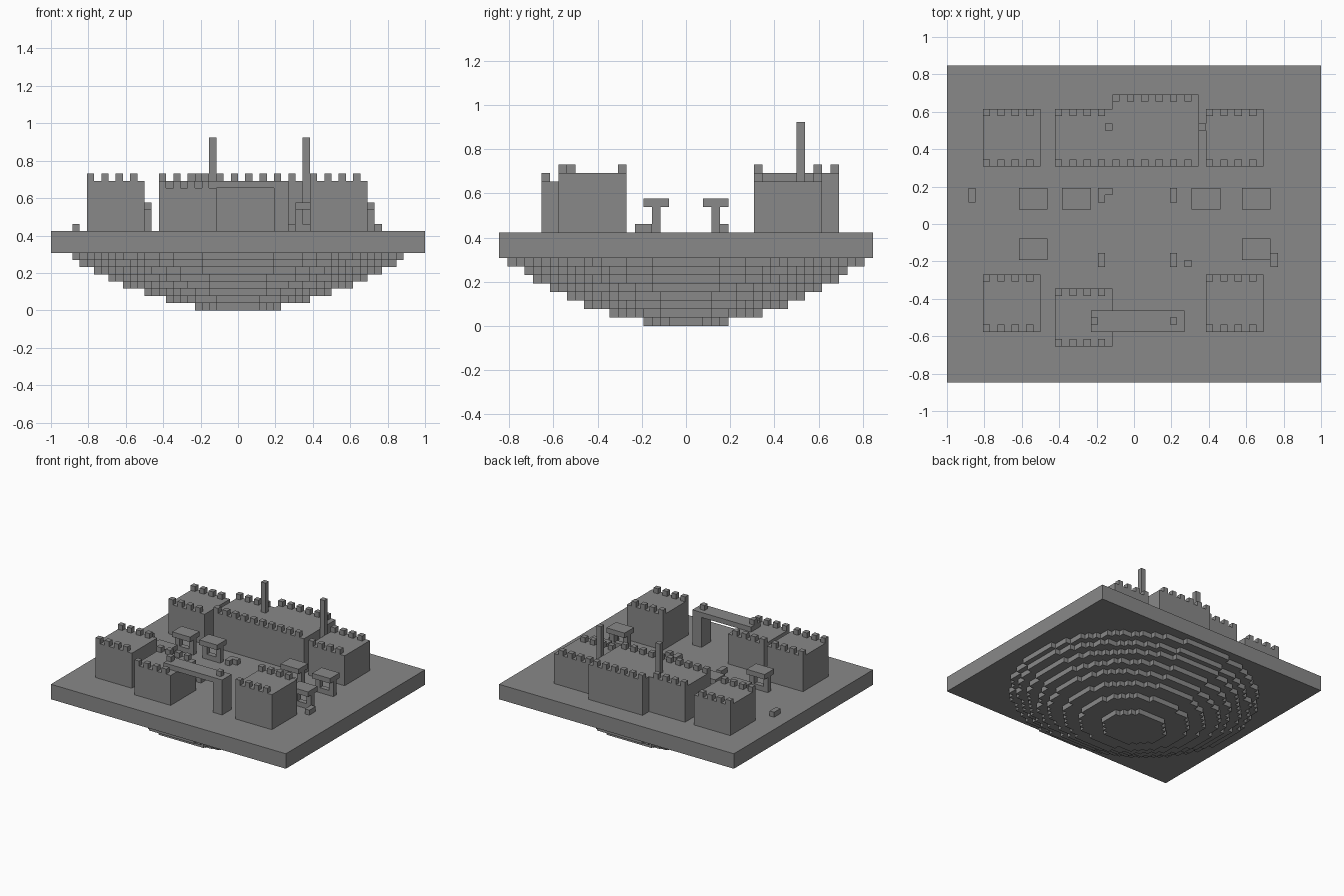
import bpy
import bmesh

cube = bpy.data.objects.get("Cube")
if cube:
    bpy.data.objects.remove(cube, do_unlink=True)

U = 1 / 26          # one block
GROUND = 11         # top of the slab, in blocks

stone = bpy.data.materials.new("grey_stone")
stone.use_nodes = True
grey = (0.25, 0.25, 0.25, 1)
stone.diffuse_color = grey
stone.node_tree.nodes["Principled BSDF"].inputs["Base Color"].default_value = grey


def prism(bm, outline, z0, z1):
    """Extrude a plan outline (in blocks) from z0 to z1."""
    face = bm.faces.new([bm.verts.new((x * U, y * U, z0 * U)) for x, y in outline])
    top = bmesh.ops.extrude_face_region(bm, geom=[face])["geom"]
    verts = [g for g in top if isinstance(g, bmesh.types.BMVert)]
    bmesh.ops.translate(bm, verts=verts, vec=(0, 0, (z1 - z0) * U))


def box(bm, x0, x1, y0, y1, z0, z1):
    prism(bm, [(x0, y0), (x1, y0), (x1, y1), (x0, y1)], z0, z1)


def merlons(bm, x0, x1, y, z):
    """Row of single blocks, every second one left out."""
    for x in range(x0, x1, 2):
        box(bm, x, x + 1, y, y + 1, z, z + 1)


def finish(name, bm):
    bmesh.ops.recalc_face_normals(bm, faces=bm.faces[:])
    mesh = bpy.data.meshes.new(name)
    bm.to_mesh(mesh)
    bm.free()
    mesh.materials.append(stone)
    obj = bpy.data.objects.new(name, mesh)
    bpy.context.scene.collection.objects.link(obj)


def block(name, *size):
    bm = bmesh.new()
    box(bm, *size)
    finish(name, bm)


# Stepped bowl under the slab: one blocky ellipse per layer
def ellipse_outline(a, b):
    right = []
    for y in range(-b, b):
        v = ((y + 0.5) / b) ** 2
        w = sum(((i + 0.5) / a) ** 2 + v <= 1 for i in range(a))
        for p in ((w, y), (w, y + 1)):
            if p not in right:
                right.append(p)
    return right + [(-x, y) for x, y in reversed(right)]


radii = [(6, 5), (10, 9), (13, 12), (16, 14), (18, 16), (20, 18), (22, 19), (23, 21)]
for z, (a, b) in enumerate(radii):
    bm = bmesh.new()
    prism(bm, ellipse_outline(a, b), z, z + 1)
    finish(f"bowl_layer_{z + 1}", bm)

# Ground slab
block("ground_slab", -26, 26, -22, 22, 8, GROUND)


# Square towers with merlons along front and back
def tower(name, x, y, top):
    bm = bmesh.new()
    box(bm, x, x + 8, y, y + 8, GROUND, top)
    for row in (y, y + 7):
        merlons(bm, x, x + 8, row, top)
    finish(name, bm)


tower("front_right_tower", -21, -15, 18)
tower("front_left_tower", 10, -15, 18)
tower("back_right_tower", -21, 8, 17)
tower("back_left_tower", 10, 8, 17)
tower("gate_tower", -11, -17, 17)

# Great hall with a deeper back section
bm = bmesh.new()
prism(bm, [(-11, 8), (9, 8), (9, 18), (-3, 18), (-3, 16), (-11, 16)], GROUND, 18)
merlons(bm, -11, 9, 8, 18)
merlons(bm, -11, -3, 15, 18)
merlons(bm, -3, 9, 17, 18)
finish("great_hall", bm)

# Masts
block("hall_mast", -4, -3, 13, 14, 18, 24)
block("side_mast", 9, 10, 13, 14, GROUND, 24)

# Gate: pillar, beam and two knobs
block("gate_pillar", 5, 7, -15, -12, GROUND, 17)
block("gate_beam", -6, 7, -15, -12, 17, 18)
for side, x in (("right", -6), ("left", 5)):
    block(f"gate_knob_{side}", x, x + 1, -14, -13, 18, 19)

# Market stalls: counter, two posts and a canopy
stalls = [(-16, 2), (-10, 2), (8, 2), (15, 2), (-16, -5), (15, -5)]
for n, (x, y) in enumerate(stalls, 1):
    bm = bmesh.new()
    box(bm, x, x + 4, y + 1, y + 2, GROUND, 12)
    for post in (x, x + 3):
        box(bm, post, post + 1, y + 1, y + 2, 12, 14)
    box(bm, x, x + 4, y, y + 3, 14, 15)
    finish(f"market_stall_{n}", bm)

# Low benches and crates on the ground
for n, (x, y) in enumerate([(-23, 3), (-5, 3), (5, 3), (-5, -6), (5, -6), (19, -6)], 1):
    block(f"bench_{n}", x, x + 1, y, y + 2, GROUND, 12)
for n, (x, y) in enumerate([(-4, 4), (7, -6)], 1):
    block(f"crate_{n}", x, x + 1, y, y + 1, GROUND, 12)
